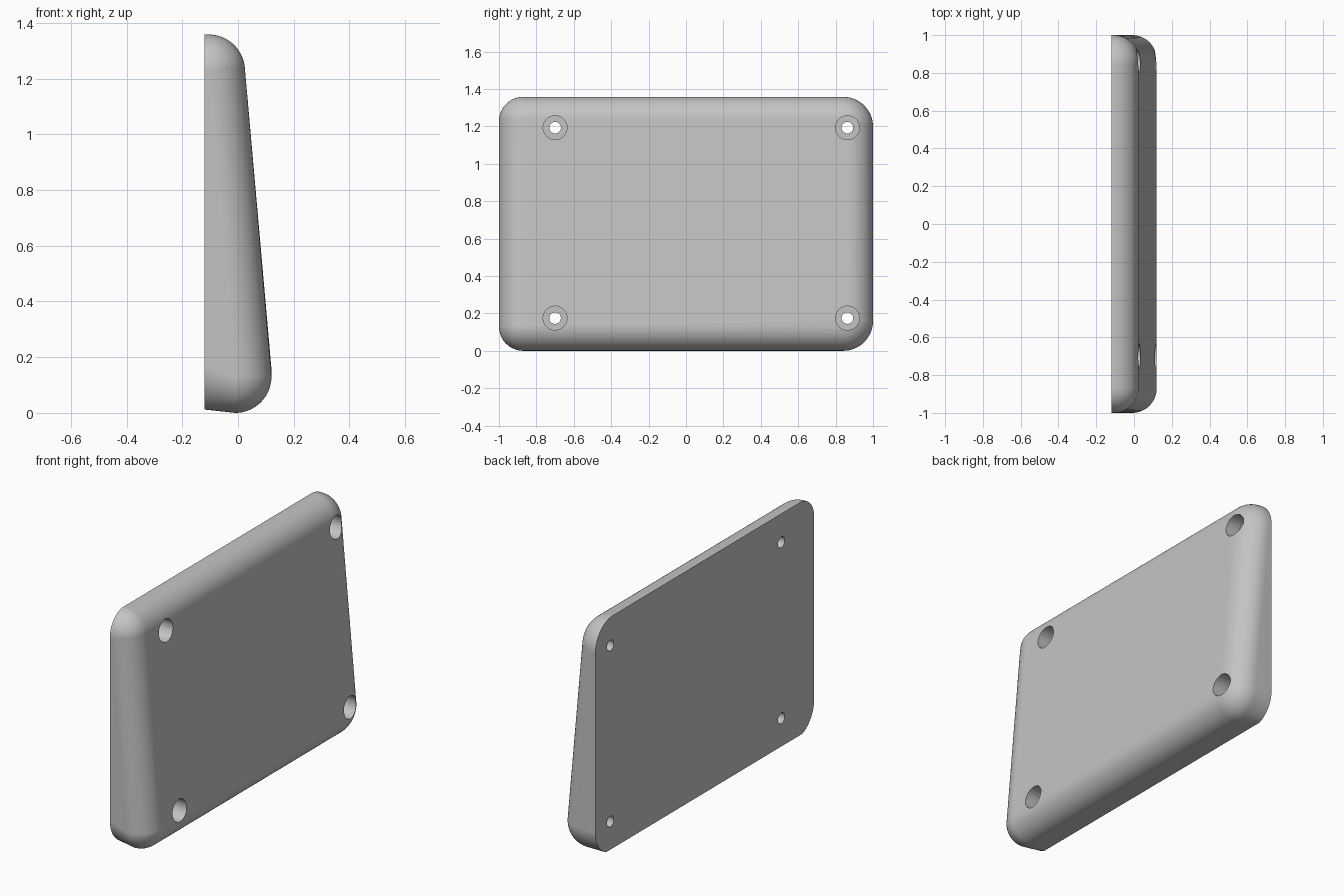
import bpy, bmesh, math

if "Cube" in bpy.data.objects:
    bpy.data.objects.remove(bpy.data.objects["Cube"], do_unlink=True)

BACK = -0.12       # flat mounting face
EDGE = 0.13        # rounding of the front rim
TOP = 1.358
FLOOR = -0.06      # floor of the counterbores
STEPS = 16

grey = bpy.data.materials.new("light_grey")
grey.use_nodes = True
grey.diffuse_color = (0.55, 0.55, 0.55, 1)
grey.node_tree.nodes["Principled BSDF"].inputs["Base Color"].default_value = (0.55, 0.55, 0.55, 1)


def mesh_object(name, bm):
    bmesh.ops.recalc_face_normals(bm, faces=bm.faces[:])
    mesh = bpy.data.meshes.new(name)
    bm.to_mesh(mesh)
    bm.free()
    mesh.materials.append(grey)
    obj = bpy.data.objects.new(name, mesh)
    bpy.context.collection.objects.link(obj)
    return obj


def corner_arc(bm, x, side, up, radius, inset, low):
    """Quarter arc of points at one corner, seen along x."""
    cy = side * (1 - radius)
    cz = TOP - radius if up > 0 else radius
    r = radius - inset
    for i in range(STEPS + 1):
        a = math.pi / 2 * i / STEPS
        z = cz + up * r * math.sin(a)
        bm.verts.new((x, cy + side * r * math.cos(a), max(z, low)))


# Wedge body: hull around four rounded front corners and the back outline
bm = bmesh.new()
for side in (-1, 1):
    for up, centre_x in ((-1, -0.01), (1, -0.105)):
        radius = 0.16 if side > 0 else EDGE
        for j in range(STEPS + 1):
            p = math.pi / 2 * j / STEPS
            corner_arc(bm, centre_x + EDGE * math.sin(p), side, up, radius,
                       EDGE * (1 - math.cos(p)), 0)
        back_radius = 0.17 if (side, up) == (-1, -1) else radius
        corner_arc(bm, BACK, side, up, back_radius, 0, 0.012)
bmesh.ops.remove_doubles(bm, verts=bm.verts[:], dist=0.0005)
hull = bmesh.ops.convex_hull(bm, input=bm.verts[:])
unused = {v for v in hull["geom_interior"] + hull["geom_unused"]
          if isinstance(v, bmesh.types.BMVert)}
bmesh.ops.delete(bm, geom=list(unused), context="VERTS")
bmesh.ops.dissolve_limit(bm, angle_limit=math.radians(0.5),
                         verts=bm.verts[:], edges=bm.edges[:])
body = mesh_object("wedge_body", bm)

# Stepped cutters for the four counterbored screw holes
bm = bmesh.new()
profile = ((BACK - 0.1, 0.031), (FLOOR, 0.031), (FLOOR, 0.064), (0.3, 0.064))
for y in (-0.7, 0.863):
    for z in (0.175, 1.193):
        rings = []
        for x, r in profile:
            rings.append([bm.verts.new((x, y + r * math.cos(math.tau * i / 48),
                                        z + r * math.sin(math.tau * i / 48)))
                          for i in range(48)])
        for a, b in zip(rings, rings[1:]):
            for i in range(48):
                k = (i + 1) % 48
                bm.faces.new((a[i], a[k], b[k], b[i]))
        bm.faces.new(rings[0])
        bm.faces.new(rings[-1])
cutter = mesh_object("screw_hole_cutter", bm)
cutter.hide_render = True

cut = body.modifiers.new("screw_holes", "BOOLEAN")
cut.operation = "DIFFERENCE"
cut.solver = "EXACT"
cut.object = cutter

bpy.ops.object.select_all(action="DESELECT")
body.select_set(True)
bpy.context.view_layer.objects.active = body
bpy.ops.object.modifier_apply(modifier=cut.name)
bpy.data.objects.remove(cutter, do_unlink=True)

# Smooth rounded rim with clean flat faces
bpy.ops.object.shade_smooth_by_angle(angle=math.radians(30))
weighted = body.modifiers.new("flat_face_normals", "WEIGHTED_NORMAL")
weighted.keep_sharp = True
